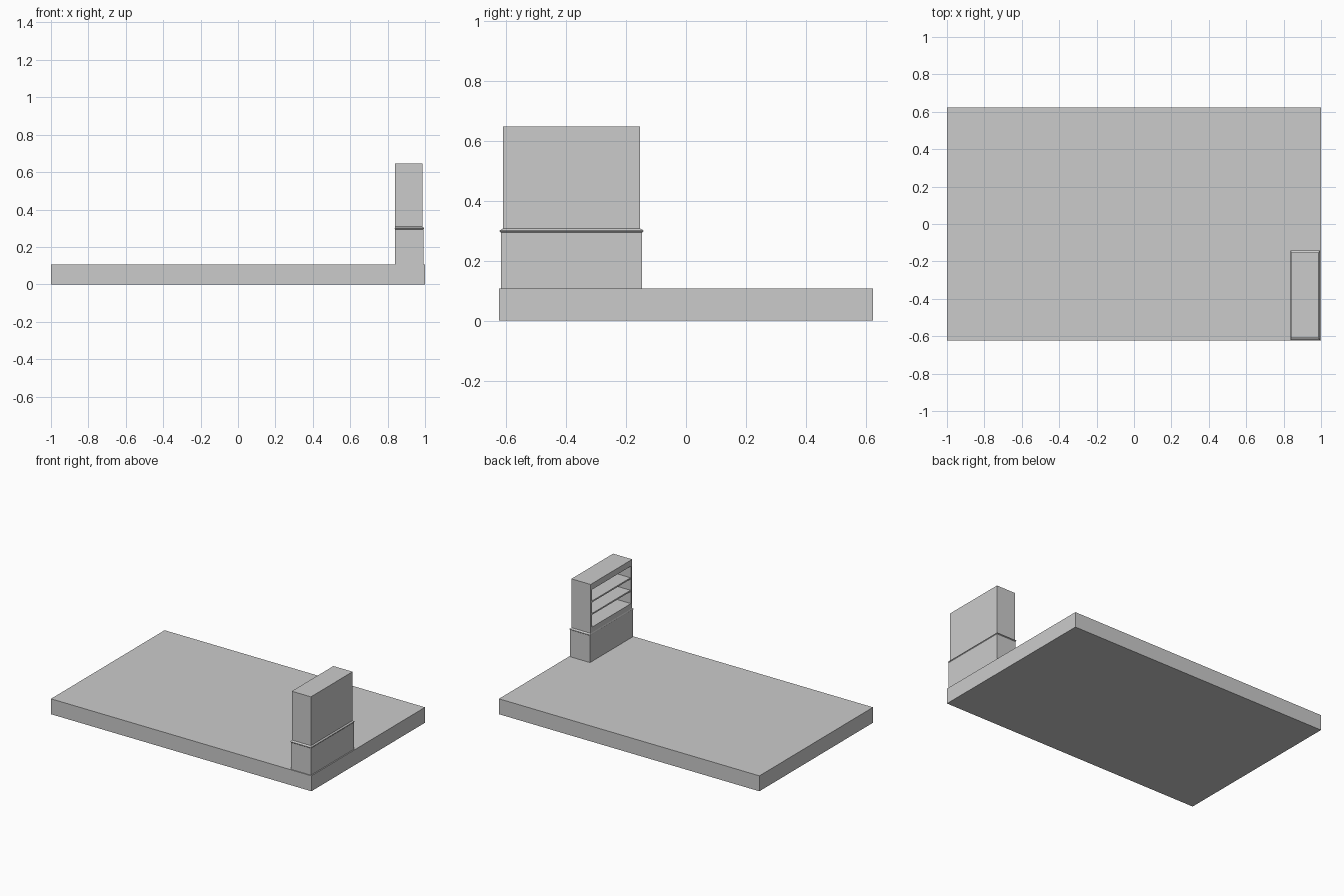
import bpy
import bmesh

cube = bpy.data.objects.get("Cube")
if cube:
    bpy.data.objects.remove(cube, do_unlink=True)

# One plain grey for everything
grey = bpy.data.materials.new("light_grey")
grey.use_nodes = True
colour = (0.6, 0.6, 0.6, 1)
grey.diffuse_color = colour
grey.node_tree.nodes["Principled BSDF"].inputs["Base Color"].default_value = colour


def finish(name, bm):
    bmesh.ops.recalc_face_normals(bm, faces=bm.faces)
    mesh = bpy.data.meshes.new(name)
    bm.to_mesh(mesh)
    bm.free()
    mesh.materials.append(grey)
    obj = bpy.data.objects.new(name, mesh)
    bpy.context.collection.objects.link(obj)
    return obj


def loft(name, rings):
    """Stack rectangles (x0, x1, y0, y1, z) into one closed solid."""
    bm = bmesh.new()
    loops = []
    for x0, x1, y0, y1, z in rings:
        corners = ((x0, y0), (x1, y0), (x1, y1), (x0, y1))
        loops.append([bm.verts.new((x, y, z)) for x, y in corners])
    for a, b in zip(loops, loops[1:]):
        for i in range(4):
            j = (i + 1) % 4
            bm.faces.new((a[i], a[j], b[j], b[i]))
    bm.faces.new(loops[0])
    bm.faces.new(loops[-1])
    return finish(name, bm)


def box(name, x, y, z):
    return loft(name, [(*x, *y, z[0]), (*x, *y, z[1])])


# Floor slab
FLOOR = 0.107
box("floor", (-1, 1), (-0.623, 0.623), (0, FLOOR))

# Lower cupboard with a chamfered worktop lip
box("cupboard_base", (0.84, 0.992), (-0.617, -0.147), (FLOOR, 0.296))
loft("worktop_lip", [
    (0.84, 0.992, -0.617, -0.147, 0.294),
    (0.838, 0.995, -0.621, -0.142, 0.298),
    (0.838, 0.995, -0.621, -0.142, 0.301),
    (0.84, 0.987, -0.61, -0.153, 0.308),
])

# Upper bookcase, open towards -x
X = (0.84, 0.987)
Y = (-0.61, -0.153)
BOTTOM, TOP = 0.308, 0.647
OPEN_LOW, OPEN_HIGH = 0.345, 0.605
WALL = 0.014
inner_y = (Y[0] + WALL, Y[1] - WALL)
inner_x = (X[0], X[1] - WALL)

box("bookcase_back", (inner_x[1], X[1]), Y, (BOTTOM, TOP))
box("bookcase_right_side", inner_x, (Y[0], inner_y[0]), (BOTTOM, TOP))
box("bookcase_left_side", inner_x, (inner_y[1], Y[1]), (BOTTOM, TOP))
box("bookcase_plinth", inner_x, inner_y, (BOTTOM, OPEN_LOW))
box("bookcase_top", inner_x, inner_y, (OPEN_HIGH, TOP))

# Two evenly spaced shelves
for i in (1, 2):
    z = OPEN_LOW + (OPEN_HIGH - OPEN_LOW) * i / 3
    box(f"shelf_{i}", (X[0] + 0.004, inner_x[1]), inner_y, (z - 0.005, z + 0.005))
